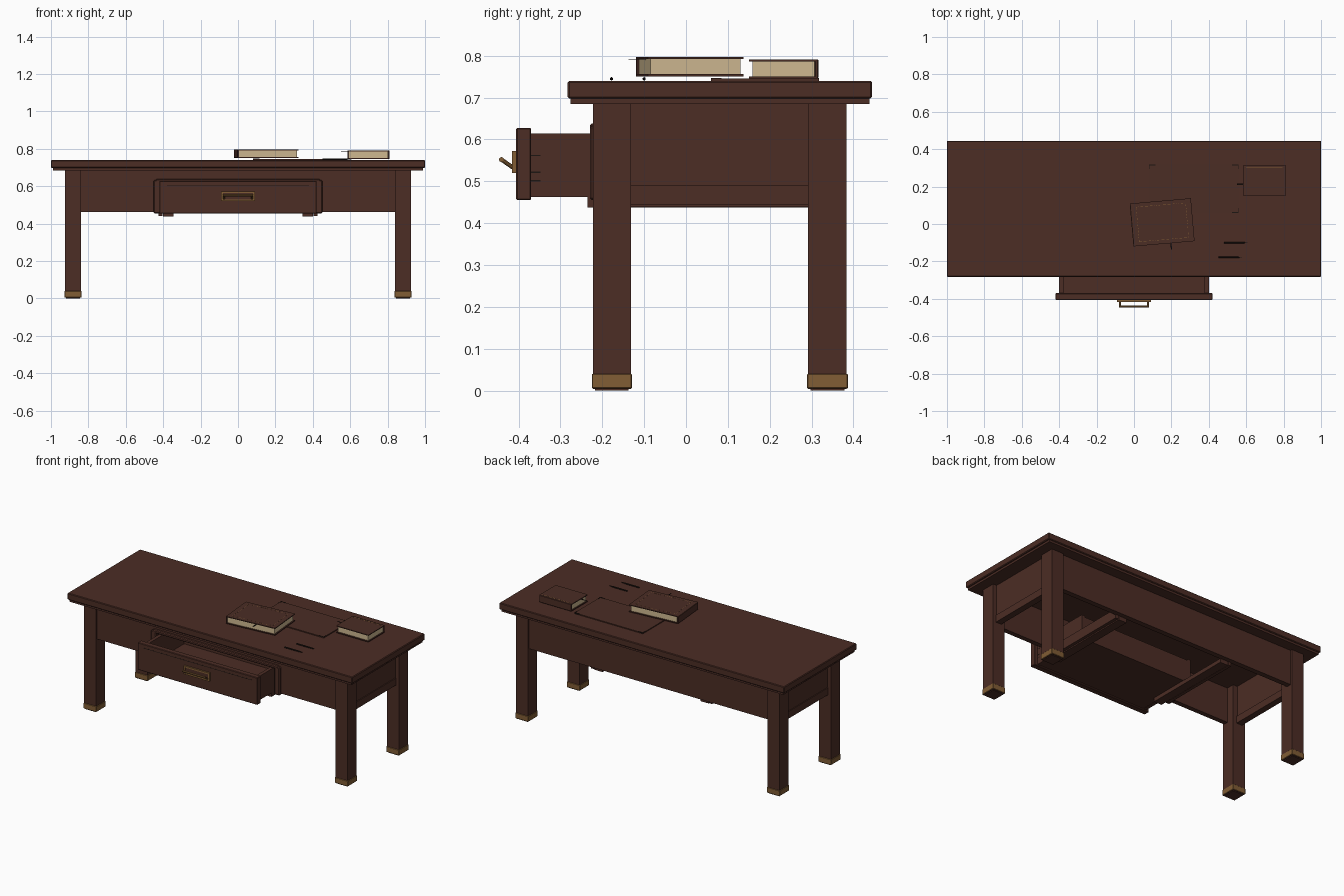
import bpy, bmesh, math
from mathutils import Matrix, Vector

if "Cube" in bpy.data.objects:
    bpy.data.objects.remove(bpy.data.objects["Cube"], do_unlink=True)


def material(name, rgb):
    m = bpy.data.materials.new(name)
    m.use_nodes = True
    m.diffuse_color = (*rgb, 1)
    m.node_tree.nodes["Principled BSDF"].inputs["Base Color"].default_value = (*rgb, 1)
    return m


WOOD = material("dark wood", (0.072, 0.026, 0.018))
BRASS = material("aged brass", (0.22, 0.11, 0.035))
PAPER = material("cream paper", (0.62, 0.48, 0.28))
LEATHER = material("brown leather", (0.07, 0.026, 0.018))
INK = material("near black", (0.012, 0.008, 0.006))


def finish(bm, name, mat, bevel=0.0):
    mesh = bpy.data.meshes.new(name)
    bm.to_mesh(mesh)
    bm.free()
    mesh.materials.append(mat)
    ob = bpy.data.objects.new(name, mesh)
    bpy.context.collection.objects.link(ob)
    if bevel:
        mod = ob.modifiers.new("edge", "BEVEL")
        mod.width = bevel
        mod.segments = 1
    return ob


def box(name, x, y, z, mat=WOOD, bevel=0.0):
    """Box from (min, max) pairs."""
    bm = bmesh.new()
    size = [b - a for a, b in (x, y, z)]
    mid = [(a + b) / 2 for a, b in (x, y, z)]
    bmesh.ops.create_cube(bm, size=1, matrix=Matrix.Translation(mid) @ Matrix.Diagonal((*size, 1)))
    return finish(bm, name, mat, bevel)


def rod(name, start, end, radius, mat, tip=None):
    a, b = Vector(start), Vector(end)
    bm = bmesh.new()
    turn = (b - a).to_track_quat("Z", "Y").to_matrix().to_4x4()
    bmesh.ops.create_cone(bm, cap_ends=True, segments=10, radius1=radius,
                          radius2=radius if tip is None else tip, depth=(b - a).length,
                          matrix=Matrix.Translation((a + b) / 2) @ turn)
    return finish(bm, name, mat)


SIDES = (("left", 1), ("right", -1))


def span(s, a, b):
    return (a, b) if s > 0 else (-b, -a)


# Table top with a stepped board below
box("table_top", (-1, 1), (-0.283, 0.445), (0.698, 0.74), WOOD, 0.004)
box("under_board", (-0.99, 0.99), (-0.276, 0.438), (0.685, 0.7))

# Legs with brass feet, side aprons and drawer runners
for side, s in SIDES:
    for end, y in (("front", (-0.222, -0.132)), ("back", (0.292, 0.384))):
        box(f"{end}_leg_{side}", span(s, 0.84, 0.925), y, (0.004, 0.69))
        box(f"{end}_foot_{side}", span(s, 0.837, 0.928), (y[0] - 0.003, y[1] + 0.003),
            (0.005, 0.04), BRASS, 0.002)
        box(f"{end}_foot_pad_{side}", span(s, 0.845, 0.92), (y[0] + 0.005, y[1] - 0.005), (0, 0.006))
    box(f"side_apron_{side}", span(s, 0.87, 0.9), (-0.135, 0.295), (0.463, 0.69))
    box(f"side_apron_lip_{side}", span(s, 0.865, 0.905), (-0.135, 0.295), (0.445, 0.49))
    box(f"drawer_runner_{side}", span(s, 0.345, 0.4), (-0.236, 0.345), (0.437, 0.462))
    box(f"runner_guide_{side}", span(s, 0.405, 0.425), (-0.2, 0.345), (0.44, 0.5))
    box(f"front_apron_{side}", span(s, 0.42, 0.845), (-0.212, -0.182), (0.463, 0.69))
    box(f"drawer_frame_post_{side}", span(s, 0.415, 0.452), (-0.23, -0.18), (0.455, 0.632), WOOD, 0.005)

box("front_apron_top", (-0.425, 0.425), (-0.212, -0.182), (0.618, 0.69))
box("drawer_frame_top", (-0.44, 0.44), (-0.23, -0.18), (0.618, 0.638), WOOD, 0.005)
box("back_apron", (-0.845, 0.845), (0.34, 0.372), (0.463, 0.69))

# Open drawer
for side, s in SIDES:
    box(f"drawer_side_{side}", span(s, 0.378, 0.4), (-0.375, 0.02), (0.462, 0.614))
    for z in (0.5, 0.52, 0.56):
        box(f"drawer_joint_{side}", span(s, 0.396, 0.4005), (-0.372, -0.348), (z, z + 0.003), INK)
box("drawer_back", (-0.38, 0.38), (0.0, 0.02), (0.462, 0.605))
box("drawer_bottom", (-0.38, 0.38), (-0.375, 0.02), (0.464, 0.476))
box("drawer_front", (-0.42, 0.42), (-0.406, -0.37), (0.455, 0.628), WOOD, 0.003)
box("drawer_front_groove", (-0.38, 0.38), (-0.4065, -0.4), (0.602, 0.605), INK)


# Pull: rectangular brass rim, dark plate and tilted bail
def bar_frame(name, x, z, width, y):
    for s in (0, 1):
        edge = (x[s], x[s] + (width if s == 0 else -width))
        box(f"{name}_end", (min(edge), max(edge)), y, z, BRASS)
        edge = (z[s], z[s] + (width if s == 0 else -width))
        box(f"{name}_bar", x, y, (min(edge), max(edge)), BRASS)


bar_frame("pull_rim", (-0.09, 0.09), (0.52, 0.573), 0.01, (-0.416, -0.405))
box("pull_plate", (-0.085, 0.085), (-0.41, -0.405), (0.525, 0.568), WOOD)
for side, s in SIDES:
    rod(f"pull_arm_{side}", (s * 0.075, -0.414, 0.533), (s * 0.075, -0.441, 0.552), 0.005, BRASS)
rod("pull_grip", (-0.08, -0.441, 0.552), (0.08, -0.441, 0.552), 0.006, BRASS)


# Books, built around their own centre with the spine on -x, then placed
def book(name, length, width, base, height, place, angle, stitched):
    hx, hy, top = length / 2, width / 2, base + height
    parts = [
        box(f"{name}_lower_cover", (-hx, hx), (-hy, hy), (base, base + 0.005), LEATHER),
        box(f"{name}_upper_cover", (-hx, hx), (-hy, hy), (top - 0.005, top), LEATHER),
        box(f"{name}_spine", (-hx - 0.003, -hx + 0.006), (-hy, hy), (base, top), LEATHER, 0.002),
        box(f"{name}_pages", (-hx + 0.004, hx - 0.008), (-hy + 0.007, hy - 0.007),
            (base + 0.004, top - 0.004), PAPER),
        box(f"{name}_ribbon", (hx * 0.2, hx * 0.2 + 0.006), (-hy - 0.035, -hy + 0.02),
            (top - 0.007, top - 0.0055), INK),
    ]
    z = (top - 0.001, top + 0.0006)
    if stitched:
        ix, iy, n = hx - 0.03, hy - 0.022, 11
        for i in range(n):
            x = -ix + 2 * ix * i / n
            y = -iy + 2 * iy * i / n
            for s in (-1, 1):
                parts.append(box(f"{name}_stitch", (x, x + 0.014), (s * iy - 0.001, s * iy + 0.001), z, BRASS))
                parts.append(box(f"{name}_stitch", (s * ix - 0.001, s * ix + 0.001), (y, y + 0.009), z, BRASS))
    else:
        parts.append(box(f"{name}_gilt_line", (-hx + 0.009, -hx + 0.012), (-hy + 0.015, hy - 0.015), z, BRASS))
    turn = Matrix.Translation((*place, 0)) @ Matrix.Rotation(math.radians(angle), 4, "Z")
    for p in parts:
        p.matrix_world = turn


book("large_book", 0.325, 0.23, 0.751, 0.046, (0.152, 0.009), 5, True)
book("small_book", 0.163, 0.225, 0.746, 0.045, (0.697, 0.232), -90, False)

# Leather folder with metal corners
box("folder", (0.08, 0.56), (0.06, 0.318), (0.739, 0.746), LEATHER)
for x, y in ((0.08, 0.318), (0.56, 0.318), (0.56, 0.06)):
    sx, sy = (1 if x < 0.3 else -1), (1 if y < 0.2 else -1)
    for w, d in ((0.035, 0.004), (0.004, 0.025)):
        xs, ys = sorted((x, x + sx * w)), sorted((y, y + sy * d))
        box("folder_corner", xs, ys, (0.74, 0.7475), INK)

# Pens
for name, x, y in (("front_pen", 0.452, -0.178), ("back_pen", 0.482, -0.1)):
    rod(f"{name}_body", (x, y, 0.745), (x + 0.1, y, 0.745), 0.004, INK)
    rod(f"{name}_tip", (x + 0.1, y, 0.745), (x + 0.125, y, 0.745), 0.004, INK, 0.001)
